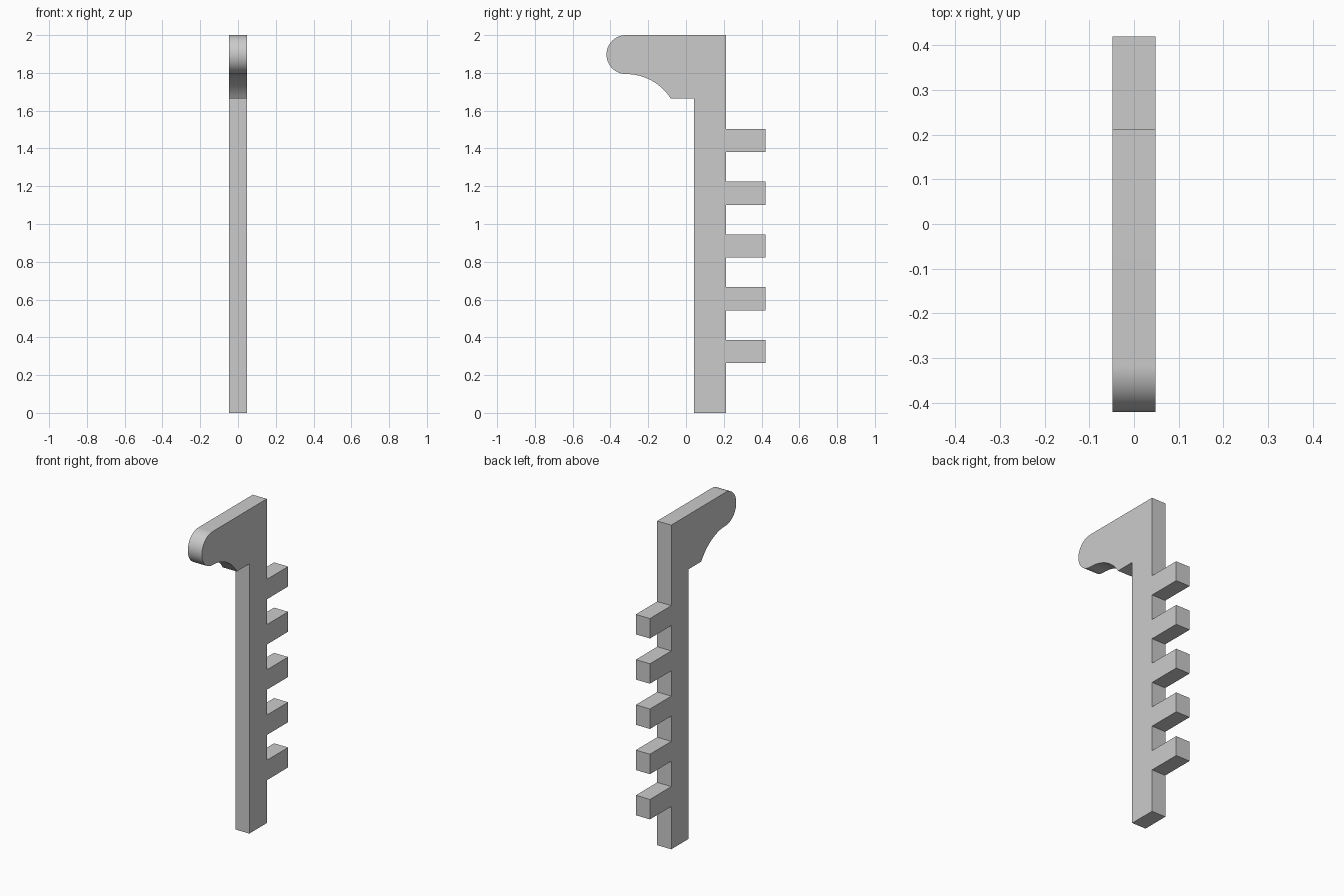
import bpy, bmesh
from math import sin, cos, pi, asin

cube = bpy.data.objects.get("Cube")
if cube:
    bpy.data.objects.remove(cube, do_unlink=True)

HALF_WIDTH = 0.048
FRONT, BACK, TIP = 0.042, 0.212, 0.42      # shaft faces and tooth ends in y
NOSE_Y, NOSE_R, TOP = -0.318, 0.103, 2.0   # rounded handle end
TOOTH_START, TOOTH_PITCH, TOOTH_HEIGHT = 0.264, 0.279, 0.123

grey = bpy.data.materials.new("plain grey")
grey.use_nodes = True
colour = (0.6, 0.6, 0.6, 1)
grey.diffuse_color = colour
grey.node_tree.nodes["Principled BSDF"].inputs["Base Color"].default_value = colour


def arc(y, z, radius, start, end, steps):
    """Points on an arc in the side plane."""
    angles = [start + (end - start) * i / steps for i in range(steps + 1)]
    return [(y + radius * cos(a), z + radius * sin(a)) for a in angles]


def extrude_profile(name, points):
    """Solid of the model's full width from a side outline."""
    bm = bmesh.new()
    face = bm.faces.new([bm.verts.new((-HALF_WIDTH, y, z)) for y, z in points])
    result = bmesh.ops.extrude_face_region(bm, geom=[face], use_keep_orig=True)
    verts = [v for v in result["geom"] if isinstance(v, bmesh.types.BMVert)]
    bmesh.ops.translate(bm, verts=verts, vec=(2 * HALF_WIDTH, 0, 0))
    bmesh.ops.recalc_face_normals(bm, faces=bm.faces)
    mesh = bpy.data.meshes.new(name)
    bm.to_mesh(mesh)
    bm.free()
    mesh.materials.append(grey)
    mesh.shade_smooth()
    mesh.set_sharp_from_angle(angle=pi / 6)
    obj = bpy.data.objects.new(name, mesh)
    bpy.context.collection.objects.link(obj)
    return obj


# Shaft back edge with its five teeth
outline = [(FRONT, 0), (BACK, 0)]
for i in range(5):
    low = TOOTH_START + i * TOOTH_PITCH
    high = low + TOOTH_HEIGHT
    outline += [(BACK, low), (TIP, low), (TIP, high), (BACK, high)]
outline.append((BACK, TOP))

# Rounded nose of the handle, then the hollow beneath it
outline += arc(NOSE_Y, TOP - NOSE_R, NOSE_R, pi / 2, 3 * pi / 2, 32)
hollow_r = 0.282
hollow_top = TOP - 2 * NOSE_R
hollow_end = pi / 2 - asin(0.238 / hollow_r)
outline += arc(NOSE_Y, hollow_top - hollow_r, hollow_r, pi / 2, hollow_end, 16)[1:]

# Short flat under the handle back to the shaft
outline.append((FRONT, outline[-1][1]))

extrude_profile("toothed_handle_bar", outline)
